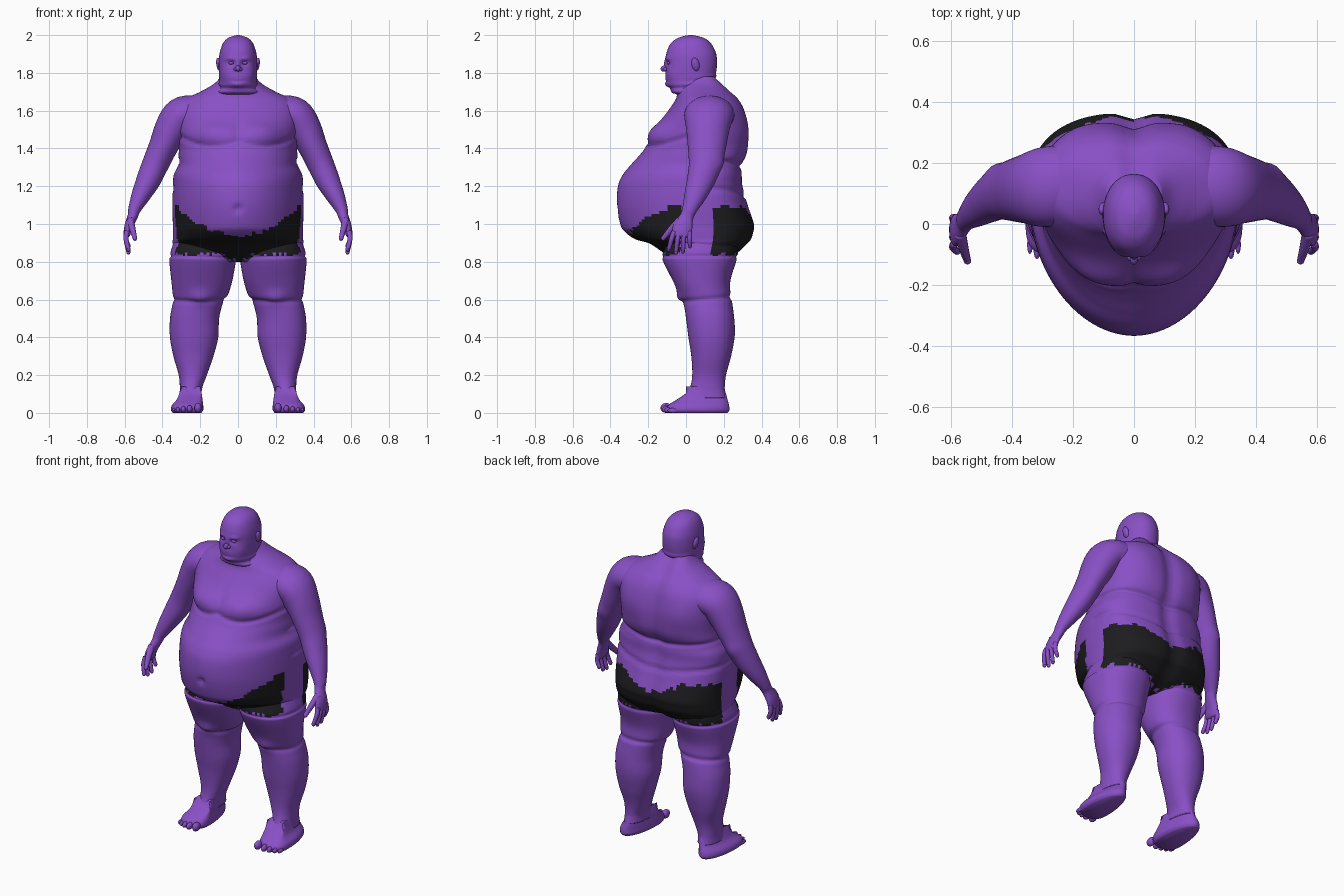
import bpy, bmesh, random
from math import sin, cos, pi, exp
from mathutils import Vector, Matrix

random.seed(4)
rag = [random.uniform(-.02, .02) for _ in range(200)]
mats = []
for name, col in (("skin", (.25, .08, .56, 1)), ("shorts", (.012, .012, .014, 1))):
    mats.append(bpy.data.materials.new(name))
    mats[-1].diffuse_color = col


def spline(rows, n):
    """Catmull-Rom resampling of rows of numbers."""
    out = []
    for i in range(len(rows) - 1):
        a, b, c, d = rows[max(i - 1, 0)], rows[i], rows[i + 1], rows[min(i + 2, len(rows) - 1)]
        for k in range(n):
            t = k / n
            out.append([.5 * (2 * q + (r - p) * t + (2 * p - 5 * q + 4 * r - s) * t * t
                              + (3 * q - p - 3 * r + s) * t ** 3) for p, q, r, s in zip(a, b, c, d)])
    return out + [list(rows[-1])]


def skin(bm, rings):
    """Closed tube through a list of rings."""
    vs = [[bm.verts.new(p) for p in r] for r in rings]
    n = len(vs[0])
    for a, b in zip(vs, vs[1:]):
        for i in range(n):
            bm.faces.new((a[i], a[(i + 1) % n], b[(i + 1) % n], b[i]))
    bm.faces.new(vs[0][::-1])
    bm.faces.new(vs[-1])


def stack(bm, rows, mid, side=1, pf=2.0, pb=2.0, groove=0, n=64, steps=6):
    """Horizontal sections: z, x min, x max, front y, back y."""
    rings = []
    for z, x0, x1, yf, yb in spline(rows, steps):
        cx, rx, ring = (x0 + x1) / 2, (x1 - x0) / 2, []
        m = (yf + yb) / 2 if mid is None else mid
        for i in range(n):
            c, s = cos(2 * pi * i / n), sin(2 * pi * i / n)
            p = pf if s < 0 else pb
            x = cx + rx * abs(c) ** (2 / p) * (1 if c > 0 else -1)
            y = m + (yb - m if s > 0 else yf - m) * abs(s) ** (2 / p)
            if s > 0:
                y -= groove * exp(-(x / .045) ** 2)
            ring.append(Vector((side * x, y, z)))
        rings.append(ring)
    skin(bm, rings)


def limb(bm, rows, side, n=24, steps=6):
    """Tube along a path: x, y, z, depth radius, width radius."""
    pts, rings = spline(rows, steps), []
    for i, (x, y, z, ru, rv) in enumerate(pts):
        t = (Vector(pts[min(i + 1, len(pts) - 1)][:3]) - Vector(pts[max(i - 1, 0)][:3])).normalized()
        u = Vector((0, 1, 0))
        u = (u - t * t.y).normalized()
        v = t.cross(u)
        ring = [Vector((x, y, z)) + u * ru * cos(2 * pi * k / n) + v * rv * sin(2 * pi * k / n) for k in range(n)]
        rings.append([Vector((side * p.x, p.y, p.z)) for p in ring])
    skin(bm, rings)


def blob(bm, c, r, rot=(0, 0), seg=18):
    """Ellipsoid, optionally tilted about x then y."""
    m = (Matrix.Translation(c) @ Matrix.Rotation(rot[1], 4, 'Y') @ Matrix.Rotation(rot[0], 4, 'X')
         @ Matrix.Diagonal((*r, 1)))
    bmesh.ops.create_uvsphere(bm, u_segments=seg, v_segments=12, radius=1, matrix=m)


def sculpt(bm, bumps, extra=None):
    """Push soft bumps (centre, radii, height; mirrored in x) along the normals."""
    bmesh.ops.recalc_face_normals(bm, faces=bm.faces[:])
    bm.normal_update()
    for v in bm.verts:
        ax, y, z = abs(v.co.x), v.co.y, v.co.z
        d = extra(ax, y, z) if extra else 0
        for (cx, cy, cz), (rx, ry, rz), h in bumps:
            d += h * exp(-((ax - cx) / rx) ** 2 - ((y - cy) / ry) ** 2 - ((z - cz) / rz) ** 2)
        v.co += v.normal * d


def finish(bm, name, shorts=False):
    """Make the object and paint the ragged shorts."""
    bmesh.ops.recalc_face_normals(bm, faces=bm.faces[:])
    me = bpy.data.meshes.new(name)
    for m in mats:
        me.materials.append(m)
    for f in bm.faces:
        f.smooth = True
        if shorts:
            x, y, z = f.calc_center_median()
            k = rag[int((x + 1) * 95) % 200]
            top = .94 + 1.45 * x * x if y < .05 else min(1.0 + .45 * abs(x), 1.09)
            gap = abs(x) > .2 and -.03 < y < .14 + k * .3
            hem = .835 - .04 * exp(-(x / .06) ** 2) + max(k, 0)
            f.material_index = int(hem < z < top + k * .6 and not gap)
    bm.to_mesh(me)
    bm.free()
    bpy.context.collection.objects.link(bpy.data.objects.new(name, me))


def torso_folds(ax, y, z):
    """Chest crease, breastbone line and back rolls."""
    d = 0
    if y < .05:
        d -= .012 * exp(-((z - 1.412 - 1.6 * (ax - .13) ** 2) / .012) ** 2)
        d -= .007 * exp(-(ax / .02) ** 2 - ((z - 1.5) / .07) ** 2)
    else:
        d -= .01 * exp(-((z - 1.135 - .15 * ax) / .012) ** 2)
        d -= .01 * exp(-((z - 1.295 - .12 * ax) / .012) ** 2)
    return d


# torso with belly and buttocks
torso = [(.80, .20, -.06, .18), (.84, .32, -.11, .265), (.895, .345, -.19, .325), (.92, .345, -.27, .348),
         (.96, .345, -.325, .36), (1.0, .345, -.348, .363), (1.1, .348, -.366, .33), (1.2, .345, -.36, .302),
         (1.26, .34, -.335, .298), (1.31, .317, -.295, .297), (1.36, .315, -.25, .32), (1.41, .313, -.212, .33),
         (1.5, .322, -.17, .33), (1.6, .325, -.095, .31), (1.66, .28, -.055, .28), (1.70, .20, -.045, .24),
         (1.74, .13, -.03, .20), (1.78, .09, -.03, .16)]
bm = bmesh.new()
stack(bm, [(z, -w, w, f, b) for z, w, f, b in torso], .1, pf=1.95, pb=2.5, groove=.022, n=112, steps=7)
sculpt(bm, [((.13, -.17, 1.475), (.11, .12, .055), .03), ((.222, -.15, 1.455), (.013, .03, .012), .008),
            ((.17, .3, 1.52), (.09, .1, .1), .012), ((0, -.365, 1.08), (.014, .05, .018), -.025)], torso_folds)
finish(bm, "torso", True)

# head and neck
head = [(1.63, .14, 0, .22), (1.69, .112, -.06, .185), (1.715, .103, -.085, .165), (1.735, .099, -.098, .157),
        (1.76, .1, -.103, .156), (1.8, .101, -.105, .16), (1.85, .102, -.104, .164), (1.9, .098, -.104, .16),
        (1.95, .083, -.085, .137), (1.98, .06, -.052, .105), (1.994, .03, -.015, .065), (2.0, .008, .015, .035)]
bm = bmesh.new()
stack(bm, [(z, -w, w, f, b) for z, w, f, b in head], .03, pf=2.25, pb=2.1, n=96, steps=6)
sculpt(bm, [((.04, -.1, 1.875), (.028, .03, .01), .008), ((.036, -.1, 1.852), (.017, .03, .012), -.012),
            ((0, -.1, 1.775), (.035, .03, .018), .007), ((0, -.1, 1.742), (.035, .04, .016), .01),
            ((0, -.11, 1.775), (.024, .03, .004), -.006), ((0, -.11, 1.757), (.03, .03, .007), -.005),
            ((.06, -.07, 1.795), (.03, .04, .035), .006), ((0, -.1, 1.845), (.011, .03, .03), .014)],
       lambda ax, y, z: .007 * sin((z - 1.69) * 150) * exp(-((z - 1.71 - .25 * y) / .035) ** 2))
blob(bm, (0, -.112, 1.824), (.013, .023, .017), (.3, 0))
for s in (1, -1):
    blob(bm, (s * .013, -.108, 1.819), (.01, .014, .01))
    blob(bm, (s * .036, -.09, 1.853), (.014, .012, .009))
    blob(bm, (s * .102, .05, 1.845), (.013, .021, .036), (.2, s * .15))
finish(bm, "head")

leg = [(.94, .02, .33, -.08, .28), (.84, .008, .36, -.125, .275), (.8, .012, .363, -.12, .265),
       (.7, .03, .353, -.07, .235), (.62, .055, .345, -.03, .237), (.58, .08, .346, -.012, .245),
       (.5, .1, .36, .0, .252), (.4, .105, .36, .013, .252), (.3, .13, .342, .028, .238),
       (.2, .165, .314, .033, .212), (.13, .19, .308, .02, .205), (.08, .192, .312, -.01, .212)]
foot = [(.14, .2, .3, .035, .2), (.1, .192, .312, -.005, .212), (.07, .188, .325, -.05, .22),
        (.04, .184, .35, -.095, .228), (.015, .184, .355, -.1, .23), (0, .195, .345, -.09, .22)]
arm = [(.22, .13, 1.58, .13, .10), (.30, .12, 1.57, .13, .10), (.355, .115, 1.49, .112, .088),
       (.40, .11, 1.4, .1, .076), (.44, .1, 1.31, .086, .07), (.475, .078, 1.23, .074, .064),
       (.515, .048, 1.15, .058, .05), (.547, .02, 1.08, .04, .034), (.558, .004, 1.04, .036, .027),
       (.578, -.015, .99, .05, .023), (.588, -.024, .945, .05, .018), (.59, -.026, .93, .038, .01)]


def leg_folds(ax, y, z):
    """Shorts hem and the crease above the calf."""
    return -.008 * exp(-((z - .82 - .03 * ax) / .009) ** 2) - .007 * exp(-((z - .6 - .1 * (y - .1)) / .014) ** 2)


for s, side in ((1, "left"), (-1, "right")):
    bm = bmesh.new()
    stack(bm, leg, None, s, pf=2.2, pb=2.2, n=80, steps=8)
    sculpt(bm, [((.2, -.02, .615), (.05, .06, .035), .018), ((.22, .25, .43), (.08, .1, .09), .006)], leg_folds)
    finish(bm, side + "_leg", True)

    # foot with five toes
    bm = bmesh.new()
    stack(bm, foot, .0, s, pf=2.7)
    for i in range(5):
        r = .027 - .003 * i if i else .031
        x = (.212, .256, .289, .318, .341)[i]
        blob(bm, (s * x, (-.105, -.104, -.097, -.085, -.068)[i], r * .85), (r * .62, .03, r * .85))
    finish(bm, side + "_foot")

    # arm with palm, elbow swell, fingers and thumb
    bm = bmesh.new()
    limb(bm, arm, s, 48)
    sculpt(bm, [((.45, .19, 1.32), (.04, .05, .04), .008), ((.4, .1, 1.52), (.05, .1, .07), .006)])
    for i in range(4):
        y, tip = -.063 + .027 * i, -.09 + .037 * i
        end = (.868, .852, .857, .885)[i]
        limb(bm, [(.588, y, .96, .014, .014), (.593, (y + tip) / 2, .92, .013, .013),
                  (.58, tip, end, .011, .011)], s, 12)
        blob(bm, (s * .58, tip, end), (.011, .011, .014))
    limb(bm, [(.57, -.03, 1.02, .022, .02), (.558, -.08, .97, .018, .016), (.546, -.12, .925, .012, .012)], s, 12)
    blob(bm, (s * .546, -.12, .925), (.0125, .0125, .014))
    finish(bm, side + "_arm")
